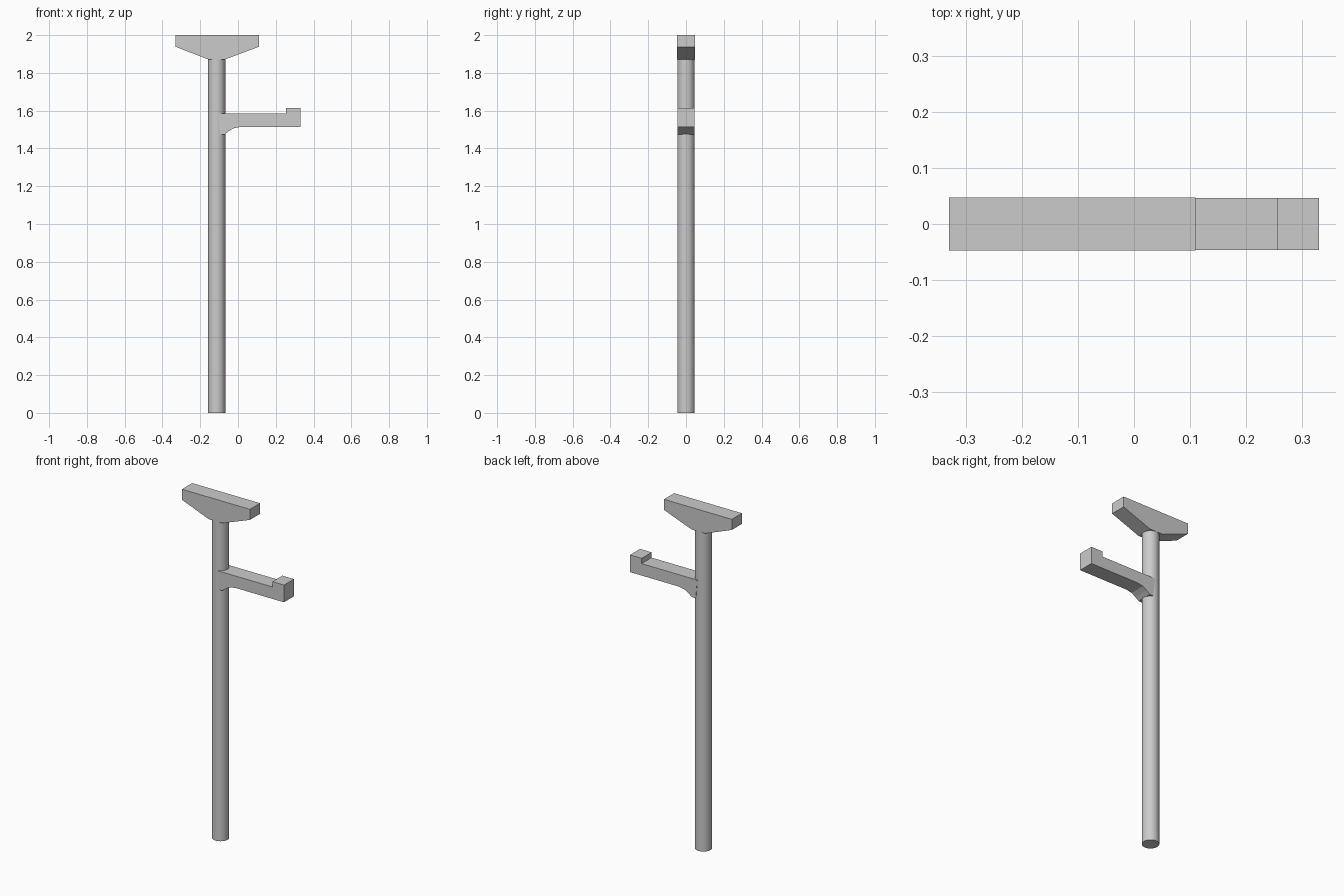
import bpy, bmesh

if "Cube" in bpy.data.objects:
    bpy.data.objects.remove(bpy.data.objects["Cube"])

POLE_X = -0.113


def extrude_profile(name, points, half_width):
    """Extrude an x-z outline symmetrically along y."""
    bm = bmesh.new()
    face = bm.faces.new([bm.verts.new((x, -half_width, z)) for x, z in points])
    ext = bmesh.ops.extrude_face_region(bm, geom=[face])
    verts = [g for g in ext["geom"] if isinstance(g, bmesh.types.BMVert)]
    bmesh.ops.translate(bm, verts=verts, vec=(0, 2 * half_width, 0))
    bmesh.ops.recalc_face_normals(bm, faces=bm.faces)
    mesh = bpy.data.meshes.new(name)
    bm.to_mesh(mesh)
    bm.free()
    obj = bpy.data.objects.new(name, mesh)
    bpy.context.collection.objects.link(obj)
    return obj


# Round pole, ending just inside the head
height = 1.875
bpy.ops.mesh.primitive_cylinder_add(vertices=32, radius=0.046, depth=height,
                                    location=(POLE_X, 0, height / 2))
pole = bpy.context.object
pole.name = "pole"
bpy.ops.object.shade_smooth_by_angle()

# Tapered crossbar head
extrude_profile("crossbar_head", [
    (-0.33, 2.0), (-0.33, 1.938), (-0.157, 1.871),
    (-0.069, 1.871), (0.11, 1.938), (0.11, 2.0)], 0.047)

# Side arm with curved underside and raised end lip
extrude_profile("side_arm", [
    (-0.105, 1.584), (-0.095, 1.475), (-0.07, 1.475), (-0.048, 1.492),
    (-0.022, 1.507), (0.015, 1.514), (0.33, 1.514), (0.33, 1.615),
    (0.255, 1.615), (0.255, 1.584)], 0.046)
